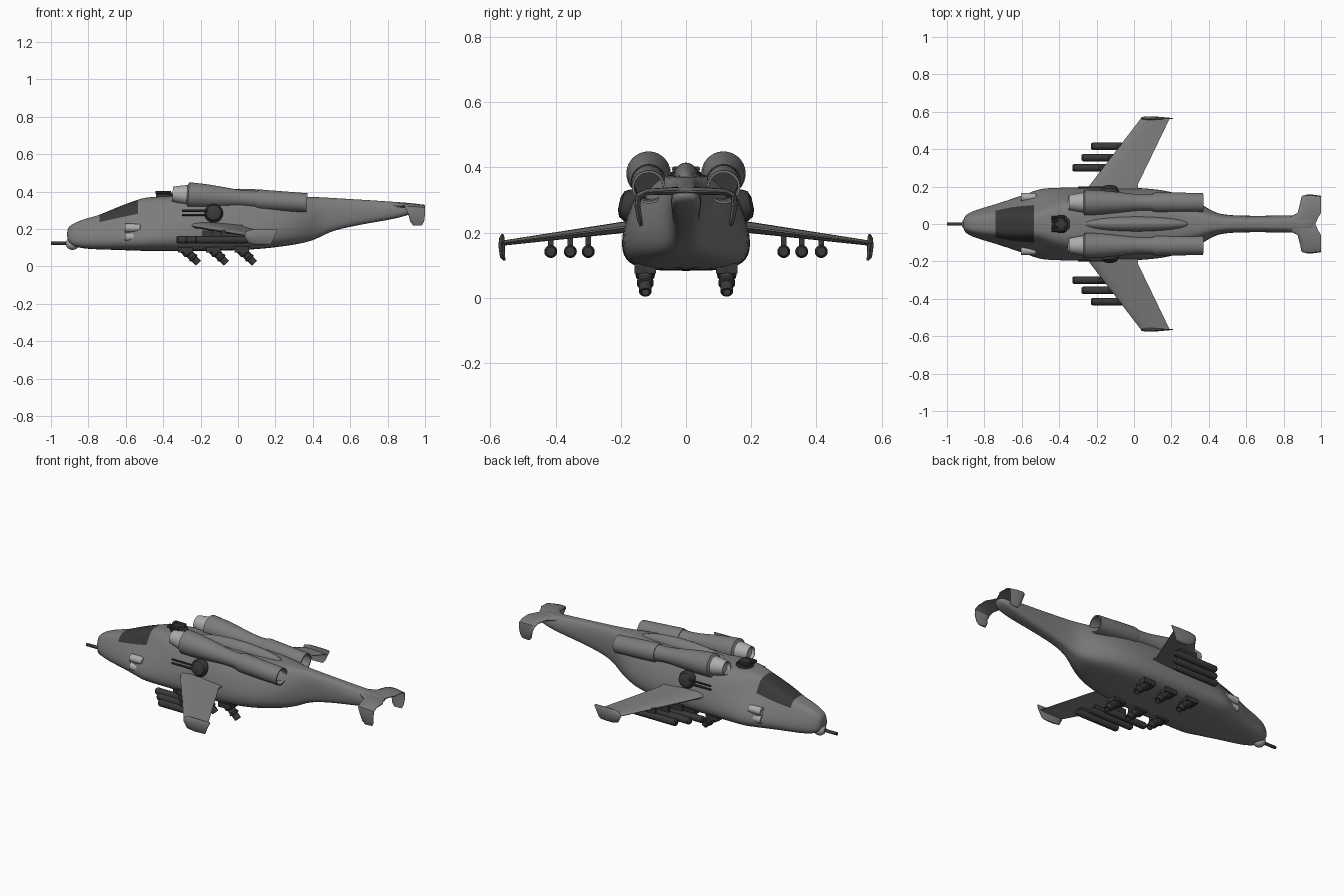
import bpy, bmesh, math
from mathutils import Vector, Matrix

if "Cube" in bpy.data.objects:
    bpy.data.objects.remove(bpy.data.objects["Cube"])

def material(name, v):
    m = bpy.data.materials.new(name)
    m.diffuse_color = (v, v, v, 1)
    m.use_nodes = True
    m.node_tree.nodes["Principled BSDF"].inputs["Base Color"].default_value = m.diffuse_color
    return m

GREY, DARK, LIGHT = material("hull_grey", .2), material("dark_metal", .04), material("light_grey", .42)

def finish(name, bm, mat, mirror=False, angle=35, subsurf=0):
    bmesh.ops.remove_doubles(bm, verts=bm.verts, dist=1e-5)
    bmesh.ops.recalc_face_normals(bm, faces=bm.faces)
    me = bpy.data.meshes.new(name)
    bm.to_mesh(me)
    bm.free()
    ob = bpy.data.objects.new(name, me)
    bpy.context.collection.objects.link(ob)
    me.materials.append(mat)
    bpy.ops.object.select_all(action='DESELECT')
    ob.select_set(True)
    bpy.context.view_layer.objects.active = ob
    bpy.ops.object.shade_smooth_by_angle(angle=math.radians(angle))
    if mirror:
        m = ob.modifiers.new("mirror", 'MIRROR')
        m.use_axis = (False, True, False)
    if subsurf:
        s = ob.modifiers.new("smooth", 'SUBSURF')
        s.levels = s.render_levels = subsurf
    return ob

def loft(rings, caps=True):
    bm = bmesh.new()
    vs = [[bm.verts.new(p) for p in r] for r in rings]
    n = len(rings[0])
    for a, b in zip(vs, vs[1:]):
        for i in range(n):
            j = (i + 1) % n
            bm.faces.new((a[i], a[j], b[j], b[i]))
    if caps:
        bm.faces.new(vs[0])
        bm.faces.new(vs[-1])
    return bm

def lathe(name, prof, origin, direction, mat, mirror=False, segs=24):
    """Turn (distance, radius) points round an axis."""
    q = Vector(direction).to_track_quat('Z', 'Y')
    rings = []
    for d, r in prof:
        rings.append([Vector(origin) + q @ Vector((r * math.cos(t), r * math.sin(t), d))
                      for t in (2 * math.pi * k / segs for k in range(segs))])
    return finish(name, loft(rings, r_cap(prof)), mat, mirror)

def r_cap(prof):
    return prof[0][1] > 0 and prof[-1][1] > 0

def box(name, c, s, mat, mirror=False):
    bm = bmesh.new()
    bmesh.ops.create_cube(bm, size=1, matrix=Matrix.Translation(c) @ Matrix.Diagonal((*s, 1)))
    return finish(name, bm, mat, mirror)

def ball(name, c, s, mat, mirror=False):
    bm = bmesh.new()
    bmesh.ops.create_uvsphere(bm, u_segments=24, v_segments=14, radius=1,
                              matrix=Matrix.Translation(c) @ Matrix.Diagonal((*s, 1)))
    return finish(name, bm, mat, mirror, 60)

def foil(name, stations, mat, mirror=True):
    """Aerofoil sections: x front, x back, y, z, thickness, tilt of the thickness direction."""
    sec = [(0, 0), (.04, .3), (.2, .5), (.5, .45), (1, .08), (1, -.08), (.5, -.45), (.2, -.5), (.04, -.3)]
    rings = []
    for x0, x1, y, z, t, tilt in stations:
        a = math.radians(tilt)
        rings.append([(x0 + u * (x1 - x0), y + v * t * math.sin(a), z + v * t * math.cos(a)) for u, v in sec])
    return finish(name, loft(rings), mat, mirror, 50)

# fuselage: x, bottom, top, half width, its height, upper side y, upper side z
ST = [(-.915, .14, .20, .03, .165, .022, .19), (-.89, .105, .228, .062, .155, .047, .205),
      (-.80, .093, .26, .092, .155, .065, .225), (-.75, .091, .27, .107, .16, .062, .247),
      (-.65, .088, .315, .14, .165, .09, .268), (-.52, .083, .363, .19, .17, .085, .298),
      (-.48, .083, .37, .2, .175, .105, .315), (-.35, .083, .378, .203, .18, .155, .31),
      (-.1, .083, .38, .203, .19, .165, .31), (.1, .09, .378, .197, .2, .16, .30),
      (.25, .108, .375, .168, .21, .135, .30), (.36, .126, .372, .11, .24, .09, .30),
      (.43, .15, .37, .062, .27, .055, .32), (.5, .193, .366, .046, .29, .042, .33),
      (.7, .232, .354, .044, .30, .036, .33), (.88, .26, .342, .05, .305, .04, .325),
      (.97, .30, .335, .04, .315, .035, .325)]
rings = []
for x, zb, zt, w, zs, ym, zm in ST:
    half = [(0, zb), (.62 * w, zb), (.95 * w, zb + .3 * (zs - zb)), (w, zs), (ym, zm),
            (.75 * ym, zm + .75 * (zt - zm)), (.42 * ym, zt), (0, zt)]
    rings.append([(x, y, z) for y, z in half + [(-y, z) for y, z in half[-2:0:-1]]])
hull = finish("fuselage", loft(rings), GREY, angle=180, subsurf=2)

# canopy glass: the upper hull faces ahead of the top turret
hull.data.materials.append(DARK)
for f in hull.data.polygons:
    c = f.center
    zs = [hull.data.vertices[i].co for i in f.vertices]
    if -.75 < c.x < -.52 and min(v.z for v in zs) > .24 and max(abs(v.y) for v in zs) < .1:
        f.material_index = 1

# spine fairing between the engines
ball("spine_fairing", (.01, 0, .36), (.29, .042, .055), GREY)

# engines, tilted slightly nose up, with hollow intakes and nozzles
axis = (.72, 0, -.047)
EY = .115
lathe("engine_cowling", [(.03, 0), (.08, .056), (.085, .068), (.10, .068), (.18, .064), (.26, .056),
      (.34, .047), (.40, .044), (.46, .047), (.48, 0)], (-.35, EY, .387), axis, GREY, True, 32)
lathe("intake_cone", [(.02, 0), (.02, .033), (0, .035), (.0, .039), (.04, .047), (.082, .054), (.09, 0)],
      (-.35, EY, .387), axis, LIGHT, True, 32)
lathe("exhaust_nozzle", [(.45, 0), (.45, .05), (.47, .054), (.72, .051), (.72, .044), (.66, .042)],
      (-.35, EY, .387), axis, GREY, True, 32)
lathe("exhaust_inner", [(.718, .045), (.60, .042), (.60, 0)], (-.35, EY, .387), axis, DARK, True, 32)

# wings with upright tip plates
foil("wing", [(-.27, .03, .15, .222, .036, 0), (-.235, .02, .21, .214, .034, 0), (.035, .19, .562, .168, .016, 0)], GREY)
foil("wing_tip_plate", [(.09, .17, .557, .114, .008, 90), (.055, .18, .563, .125, .016, 90),
     (.035, .195, .566, .16, .02, 90), (.04, .208, .565, .185, .016, 90), (.07, .208, .563, .196, .006, 90)], GREY)

# drooping tailplane
foil("tailplane", [(.80, .97, 0, .325, .03, 0), (.83, .985, .035, .327, .026, 0), (.875, 1, .06, .327, .022, 0),
     (.89, 1, .12, .325, .02, 0), (.895, 1, .146, .313, .022, 45), (.91, 1, .149, .28, .018, 85),
     (.92, .995, .142, .24, .016, 100), (.935, .985, .138, .22, .008, 100)], GREY)

# underwing missile tubes on pylons
for i, (x, y) in enumerate([(-.33, .30), (-.28, .355), (-.23, .415)]):
    lathe(f"missile_tube_{i+1}", [(0, 0), (.0, .014), (.008, .02), (.27, .02), (.29, .014), (.29, 0)],
          (x, y, .142), (1, 0, 0), DARK, True, 16)
    box(f"missile_pylon_{i+1}", (x + .2, y, .172), (.12, .016, .04), DARK, True)

# angled belly guns
for i, x in enumerate([-.285, -.135, .015]):
    lathe(f"belly_gun_{i+1}", [(-.02, 0), (-.02, .03), (.035, .03), (.04, .022), (.06, .022), (.062, .026),
          (.072, .026), (.075, .019), (.107, .019), (.107, .012), (.085, .012), (.085, 0)],
          (x, .125, .095), (.68, 0, -.73), DARK, True, 16)
    box(f"belly_mount_{i+1}", (x + .005, .125, .09), (.08, .066, .03), DARK, True)

# side turrets with twin barrels
lathe("side_turret", [(0, 0), (0, .05), (.02, .05), (.038, .04), (.046, .02), (.046, 0)],
      (-.13, .16, .28), (0, .95, .2), DARK, True)
for i, z in enumerate((.275, .297)):
    lathe(f"side_barrel_{i+1}", [(0, 0), (0, .006), (.17, .006), (.17, 0)], (-.13, .195, z), (-1, 0, 0), DARK, True, 10)

# top turret
lathe("top_turret", [(0, 0), (0, .05), (.022, .048), (.028, .036), (.04, .032), (.042, 0)],
      (-.39, 0, .362), (0, 0, 1), DARK)
for i, y in enumerate((.016, .034)):
    lathe(f"top_barrel_{i+1}", [(0, 0), (0, .009), (.07, .009), (.07, 0)], (-.37, y, .395), (-1, 0, 0), DARK, True, 10)

# chin ball and gun
ball("chin_ball", (-.885, 0, .122), (.036, .036, .034), LIGHT)
lathe("chin_gun", [(0, 0), (0, .009), (.12, .009), (.12, 0)], (-.88, 0, .124), (-1, 0, 0), DARK, segs=12)

# paired launchers on the cheeks
for i, z in enumerate((.205, .157)):
    lathe(f"cheek_launcher_{i+1}", [(.012, 0), (.0, .016), (0, .023), (.05, .023), (.08, .021), (.09, 0)],
          (-.605, .143, z), (1, 0, 0), LIGHT, True, 20)
